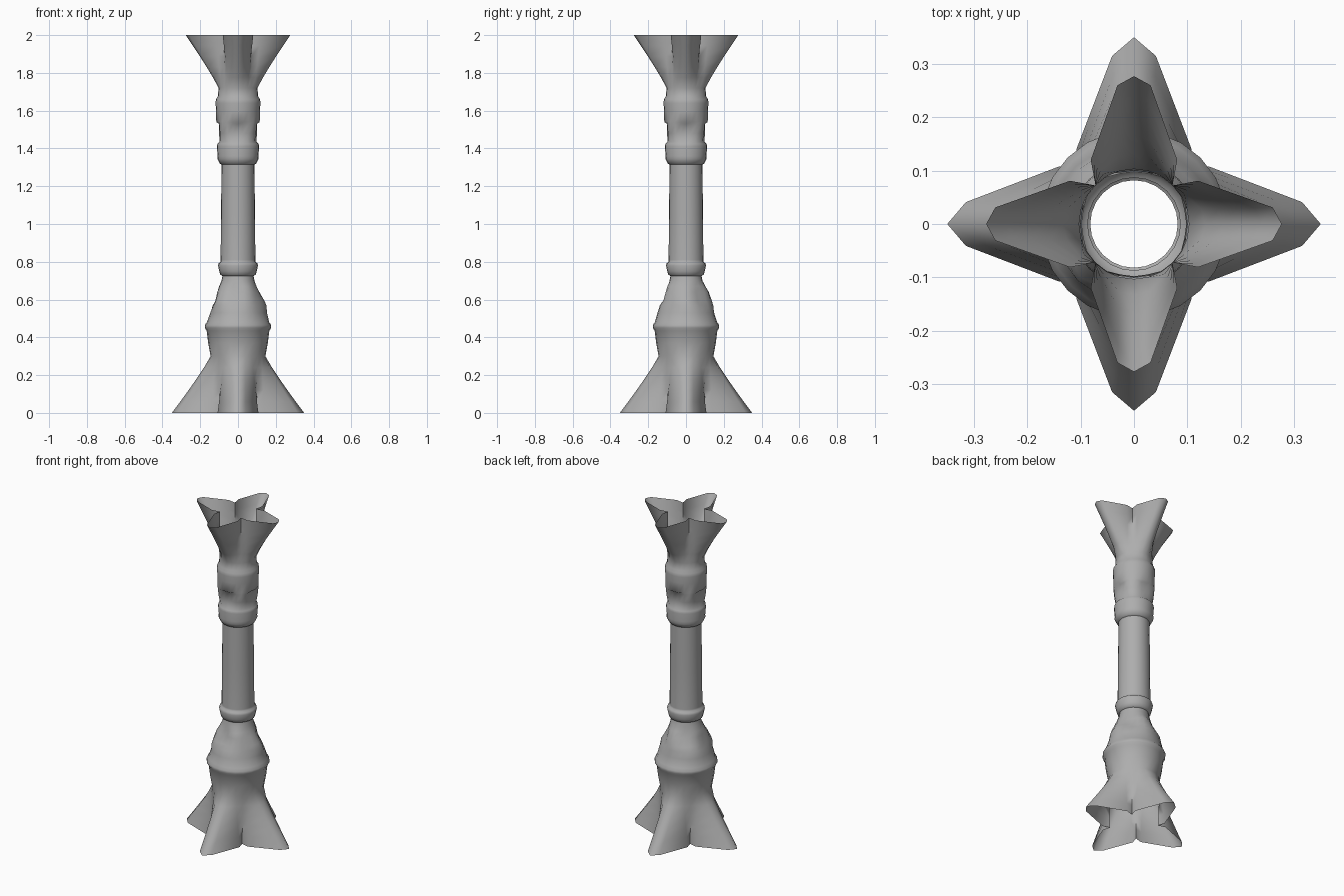
import bpy, bmesh, math

if "Cube" in bpy.data.objects:
    bpy.data.objects.remove(bpy.data.objects["Cube"])

STEPS = 24  # six segments per quadrant

# Dark grey shared by all parts
GREY = bpy.data.materials.new("dark_grey")
GREY.diffuse_color = (0.42, 0.42, 0.42, 1)
GREY.use_nodes = True
GREY.node_tree.nodes["Principled BSDF"].inputs["Base Color"].default_value = GREY.diffuse_color


def circle(z, r, cut=0.0, wave=0.0):
    """Round ring; cut recesses the four axis-facing sides, wave adds lumps."""
    pts = []
    for i in range(STEPS):
        a = 2 * math.pi * i / STEPS
        rr = r - (cut if i % 6 in (0, 1, 5) else 0)
        rr += wave * (math.sin(3 * a + 25 * z) + 0.7 * math.sin(5 * a + 1))
        pts.append((rr * math.cos(a), rr * math.sin(a), z))
    return pts


def star(z, tip, shoulder, root, valley):
    """Four-armed ring, mirrored in each octant and turned four times."""
    quad = [(tip, 0), shoulder, root, (valley, valley), root[::-1], shoulder[::-1]]
    pts = []
    for q in range(4):
        for x, y in quad:
            for _ in range(q):
                x, y = -y, x
            pts.append((x, y, z))
    return pts


def blend(a, b, n=5, power=1.1):
    """Rings running from round a to star b."""
    out = []
    for j in range(n + 1):
        t = j / n
        w = t ** power
        out.append([(p[0] + (q[0] - p[0]) * w, p[1] + (q[1] - p[1]) * w,
                     p[2] + (q[2] - p[2]) * t) for p, q in zip(a, b)])
    return out


def loft(name, rings):
    bm = bmesh.new()
    rows = [[bm.verts.new(p) for p in ring] for ring in rings]
    for lo, hi in zip(rows, rows[1:]):
        for i in range(STEPS):
            j = (i + 1) % STEPS
            bm.faces.new((lo[i], lo[j], hi[j], hi[i]))
    me = bpy.data.meshes.new(name)
    bm.to_mesh(me)
    bm.free()
    me.materials.append(GREY)
    ob = bpy.data.objects.new(name, me)
    bpy.context.collection.objects.link(ob)
    bpy.ops.object.select_all(action='DESELECT')
    ob.select_set(True)
    bpy.context.view_layer.objects.active = ob
    bpy.ops.object.shade_smooth_by_angle(angle=math.radians(75))
    return ob


def turned(profile):
    return [circle(*p) for p in profile]


# Flared four-armed foot growing into the bulbous body with an uneven upper slope
foot = blend(circle(0.30, 0.145),
             star(0.0, 0.35, (0.315, 0.041), (0.14, 0.108), 0.095))
loft("foot_and_body", foot[::-1] + turned([
    (0.37, 0.158), (0.435, 0.166), (0.45, 0.176), (0.465, 0.176),
    (0.48, 0.165), (0.53, 0.150, 0, 0.003), (0.57, 0.141, 0, 0.006),
    (0.595, 0.128, 0, 0.008), (0.64, 0.111, 0, 0.007), (0.67, 0.099, 0, 0.004),
    (0.70, 0.087), (0.725, 0.082)]))

# Ring and tapered shaft
loft("shaft", turned([
    (0.725, 0.082), (0.732, 0.094), (0.75, 0.099), (0.78, 0.106),
    (0.793, 0.102), (0.799, 0.093), (0.81, 0.092), (1.05, 0.090),
    (1.305, 0.087), (1.315, 0.087)]))

# Upper collar (lower band, four tapering tabs, upper band) opening into the crown
crown = blend(circle(1.72, 0.103),
              star(2.0, 0.277, (0.26, 0.031), (0.12, 0.081), 0.072))
loft("collar_and_crown", turned([
    (1.315, 0.087), (1.32, 0.096), (1.345, 0.109), (1.36, 0.108), (1.41, 0.112),
    (1.425, 0.109), (1.436, 0.102, 0.004), (1.48, 0.110, 0.010),
    (1.53, 0.115, 0.015), (1.54, 0.115), (1.60, 0.116), (1.64, 0.119),
    (1.66, 0.117), (1.675, 0.107)]) + crown)
